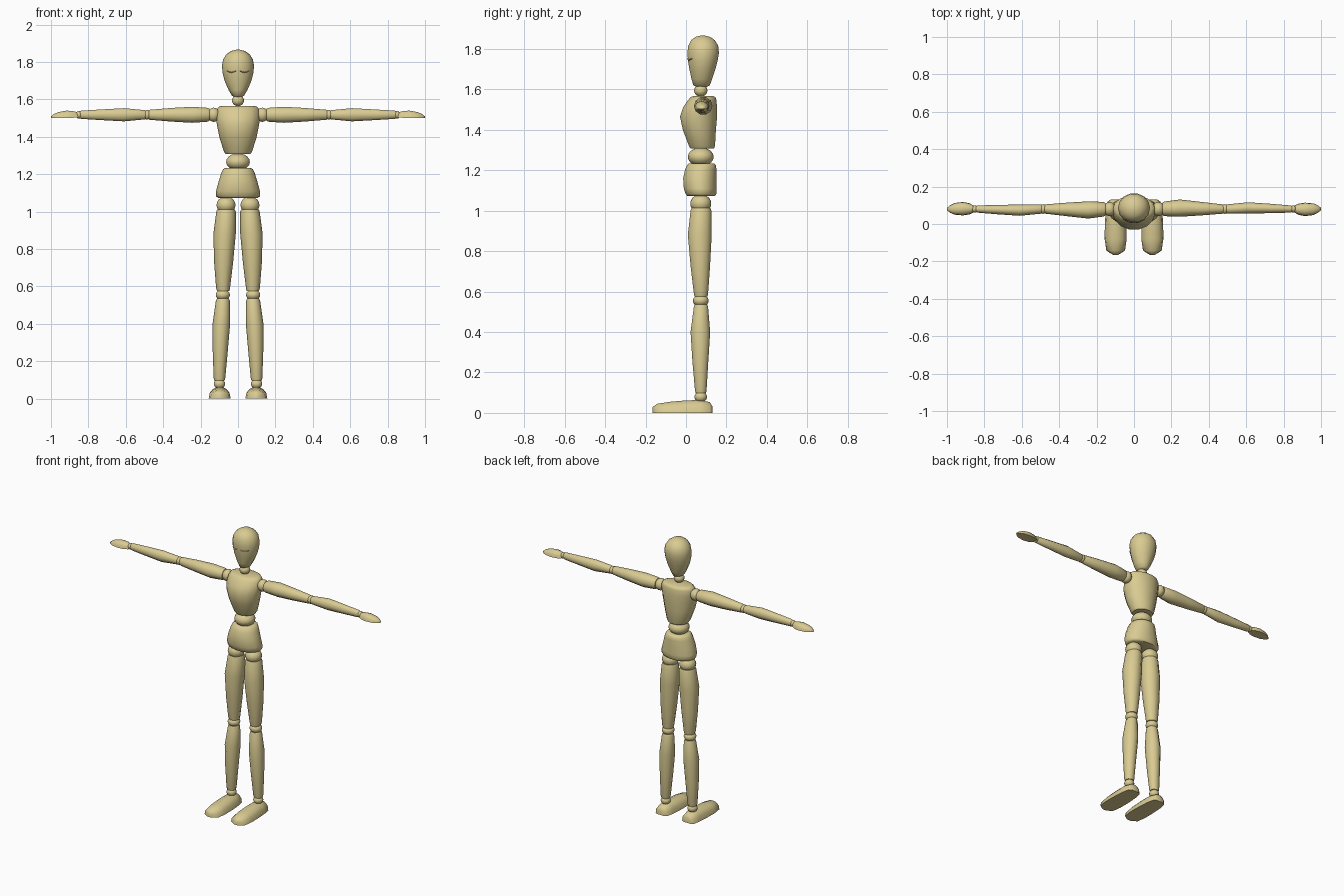
import bpy, bmesh
from math import sin, cos, pi, radians
from mathutils import Matrix, Vector

wood = bpy.data.materials.new("wood")
wood.diffuse_color = (0.70, 0.60, 0.29, 1)
ARM_Y, ARM_Z = 0.08, 1.518


def finish(name, bm):
    bmesh.ops.recalc_face_normals(bm, faces=bm.faces)
    me = bpy.data.meshes.new(name)
    bm.to_mesh(me)
    bm.free()
    ob = bpy.data.objects.new(name, me)
    bpy.context.collection.objects.link(ob)
    me.materials.append(wood)
    bpy.ops.object.select_all(action='DESELECT')
    ob.select_set(True)
    bpy.context.view_layer.objects.active = ob
    bpy.ops.object.shade_smooth_by_angle(angle=radians(50))
    return ob


def loft(name, rings, n=10, axis='Z', flat=False, xf=Matrix()):
    """Skin elliptical rings (a, u centre, v centre, u radius, v radius)."""
    bm = bmesh.new()
    loops = []
    for a, cu, cv, ru, rv in rings:
        loop = []
        for i in range(n):
            t = pi * i / (n - 1) if flat else 2 * pi * i / n
            u = cu + ru * cos(t)
            v = cv + rv * (max(sin(t), 0) ** 0.8 if flat else sin(t))
            p = {'Z': (u, v, a), 'Y': (u, a, v), 'X': (a, u, v)}[axis]
            loop.append(bm.verts.new(xf @ Vector(p)))
        loops.append(loop)
    for lo, hi in zip(loops, loops[1:]):
        for i in range(n):
            j = (i + 1) % n
            bm.faces.new((lo[i], lo[j], hi[j], hi[i]))
    bm.faces.new(loops[0])
    bm.faces.new(loops[-1])
    return finish(name, bm)


def ball(name, centre, radii, xf=Matrix()):
    bm = bmesh.new()
    m = xf @ Matrix.Translation(centre) @ Matrix.Diagonal((*radii, 1))
    bmesh.ops.create_uvsphere(bm, u_segments=14, v_segments=10, radius=1, matrix=m)
    return finish(name, bm)


# Head: egg with a narrow chin
loft("head", [(1.612, 0, .078, .018, .024), (1.62, 0, .077, .032, .042),
              (1.65, 0, .078, .050, .052), (1.70, 0, .081, .072, .066),
              (1.74, 0, .083, .082, .075), (1.78, 0, .085, .086, .080),
              (1.815, 0, .085, .079, .076), (1.842, 0, .084, .062, .061),
              (1.859, 0, .083, .037, .038), (1.866, 0, .083, .010, .010)], 14)

# Closed eyelids: thin arcs lying on the face
for s, side in ((-1, "right"), (1, "left")):
    bm = bmesh.new()
    prev = None
    for i in range(7):
        x = .012 + .046 * i / 6
        y = .083 - .0765 * (1 - (x / .084) ** 2) ** .5
        z = 1.752 - .007 * sin(pi * i / 6)
        cur = [bm.verts.new((s * x, y + dy, z + dz))
               for dy, dz in ((.004, .003), (-.003, 0), (.004, -.003))]
        if prev:
            for k in range(3):
                m = (k + 1) % 3
                bm.faces.new((prev[k], prev[m], cur[m], cur[k]))
        else:
            bm.faces.new(cur)
        prev = cur
    bm.faces.new(prev)
    finish(side + "_eyelid", bm)

ball("neck_joint", (0, .073, 1.594), (.033, .033, .030))

# Chest, waist and pelvis
loft("chest", [(1.308, 0, .080, .066, .060), (1.32, 0, .079, .075, .066),
               (1.40, 0, .066, .100, .084), (1.465, 0, .062, .113, .094),
               (1.51, 0, .069, .117, .086), (1.545, 0, .080, .114, .073),
               (1.56, 0, .084, .104, .064), (1.566, 0, .085, .085, .052)], 14)
ball("waist_joint", (0, .073, 1.266), (.065, .064, .046))
loft("pelvis", [(1.073, 0, .075, .105, .070), (1.082, 0, .074, .117, .078),
                (1.11, 0, .070, .117, .083), (1.16, 0, .068, .104, .084),
                (1.205, 0, .073, .090, .079), (1.226, 0, .077, .080, .073),
                (1.234, 0, .077, .070, .064)], 14)

# Legs: mirrored left and right
for s, side in ((-1, "right_"), (1, "left_")):
    xf = Matrix.Diagonal((s, 1, 1, 1))
    ball(side + "hip_joint", (.064, .073, 1.035), (.052, .052, .046), xf)
    loft(side + "thigh", [(.575, .079, .074, .033, .034), (.59, .080, .074, .037, .037),
                          (.72, .077, .071, .050, .050), (.88, .072, .068, .060, .062),
                          (1.0, .064, .074, .052, .054), (1.012, .064, .074, .047, .049)],
         xf=xf)
    ball(side + "knee_joint", (.081, .073, .555), (.039, .039, .030), xf)
    loft(side + "shin", [(.098, .099, .073, .028, .027), (.11, .099, .073, .031, .030),
                         (.25, .095, .071, .040, .041), (.40, .089, .071, .047, .051),
                         (.525, .081, .074, .037, .037), (.535, .081, .074, .032, .033)],
         xf=xf)
    ball(side + "ankle_joint", (.099, .073, .079), (.031, .031, .027), xf)
    loft(side + "foot", [(.130, .098, 0, .028, .034), (.118, .098, 0, .044, .054),
                         (.07, .098, 0, .053, .065), (0, .098, 0, .058, .063),
                         (-.08, .098, 0, .059, .056), (-.142, .098, 0, .050, .046),
                         (-.165, .098, 0, .014, .030)], 8, 'Y', True, xf)

# Arms: the second is the first turned half around the body axis
turn = (Matrix.Translation((0, ARM_Y, 0)) @ Matrix.Rotation(pi, 4, 'Z')
        @ Matrix.Translation((0, -ARM_Y, 0)))
for side, xf in (("left_", Matrix()), ("right_", turn)):
    def arm(name, rings):
        loft(side + name, [(x, ARM_Y + dy, ARM_Z, ry, rz) for x, dy, ry, rz in rings],
             10, 'X', xf=xf)

    ball(side + "shoulder_joint", (.130, ARM_Y, ARM_Z), (.034, .038, .038), xf)
    arm("upper_arm", [(.152, .001, .033, .033), (.162, .001, .039, .039),
                      (.245, .005, .046, .045), (.36, .002, .036, .038),
                      (.472, 0, .025, .028), (.48, 0, .021, .023)])
    ball(side + "elbow_joint", (.486, ARM_Y, ARM_Z), (.021, .026, .026), xf)
    arm("forearm", [(.491, 0, .021, .022), (.499, 0, .025, .026),
                    (.61, .006, .030, .037), (.73, .003, .025, .030),
                    (.838, 0, .019, .023), (.845, 0, .016, .019)])
    ball(side + "wrist_joint", (.851, ARM_Y, ARM_Z), (.017, .019, .021), xf)
    # Hand: flat palm, rounded back
    loft(side + "hand", [(.855, ARM_Y, 1.503, .017, .028), (.88, ARM_Y - .001, 1.502, .030, .036),
                         (.915, ARM_Y - .002, 1.502, .036, .039), (.96, ARM_Y - .001, 1.502, .031, .031),
                         (.985, ARM_Y, 1.502, .019, .020), (1.0, ARM_Y, 1.502, .006, .007)],
         8, 'X', True, xf)
